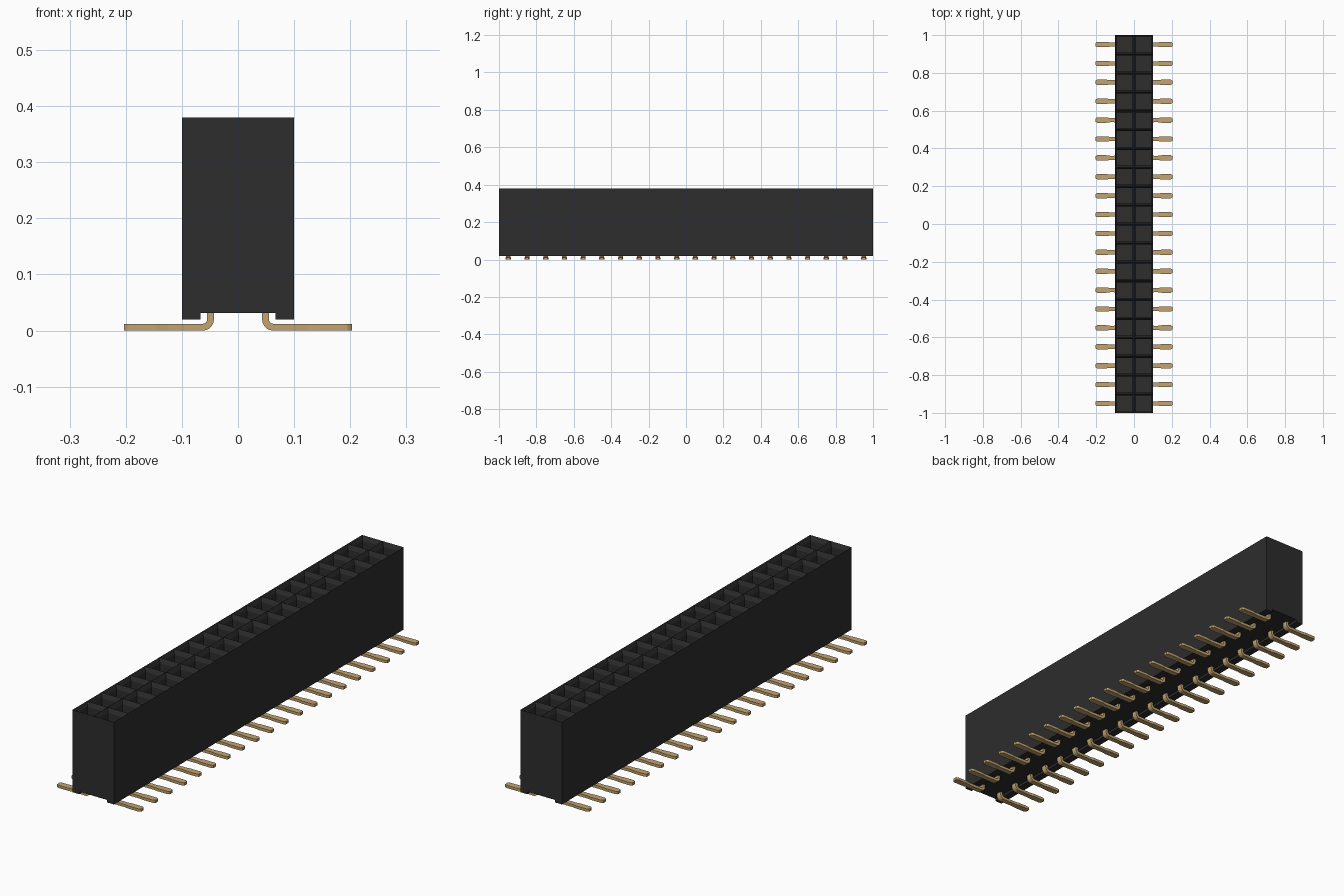
import bpy, bmesh, math
from mathutils import Vector

if "Cube" in bpy.data.objects:
    bpy.data.objects.remove(bpy.data.objects["Cube"])

COUNT, PITCH = 20, 0.1
HALF_W, HALF_L = 0.1, 1.0
TOP, RAIL_Z, BASE_Z = 0.38, 0.02, 0.031
PIN_T = 0.012


def material(name, rgb, roughness):
    m = bpy.data.materials.new(name)
    m.use_nodes = True
    m.diffuse_color = (*rgb, 1)
    node = m.node_tree.nodes["Principled BSDF"]
    node.inputs["Base Color"].default_value = (*rgb, 1)
    node.inputs["Roughness"].default_value = roughness
    return m


black = material("black plastic", (0.026, 0.026, 0.026), 0.6)
gold = material("gold plating", (0.54, 0.37, 0.16), 0.4)


def make_object(name, bm, mat):
    mesh = bpy.data.meshes.new(name)
    bm.to_mesh(mesh)
    bm.free()
    mesh.materials.append(mat)
    obj = bpy.data.objects.new(name, mesh)
    bpy.context.collection.objects.link(obj)
    return obj


def repeat_rows(obj):
    """Mirror to the other column and array along the length."""
    mirror = obj.modifiers.new("other_column", 'MIRROR')
    mirror.use_axis = (True, False, False)
    array = obj.modifiers.new("rows", 'ARRAY')
    array.count = COUNT
    array.use_relative_offset = False
    array.use_constant_offset = True
    array.constant_offset_displace = (0, PITCH, 0)


# Housing: top plate of square cells, each sunk into a funnelled socket
bm = bmesh.new()
cols = [[bm.verts.new((x, -HALF_L + j * PITCH, TOP)) for j in range(COUNT + 1)]
        for x in (-HALF_W, 0, HALF_W)]
cells = [bm.faces.new((cols[i][j], cols[i + 1][j], cols[i + 1][j + 1], cols[i][j + 1]))
         for i in range(2) for j in range(COUNT)]
bmesh.ops.inset_individual(bm, faces=cells, thickness=0.018)
bmesh.ops.inset_individual(bm, faces=cells, thickness=0.012, depth=-0.02)
bmesh.ops.inset_individual(bm, faces=cells, thickness=0.0, depth=-0.26)

# Housing: side walls, two bottom rails and the recessed underside
half = [(HALF_W, TOP), (HALF_W, RAIL_Z), (0.067, RAIL_Z), (0.067, BASE_Z)]
profile = half + [(-x, z) for x, z in reversed(half)]
front = [bm.verts.new((x, -HALF_L, z)) for x, z in profile]
back = [bm.verts.new((x, HALF_L, z)) for x, z in profile]
bm.faces.new(front[::-1])
bm.faces.new(back)
for k in range(len(profile) - 1):
    bm.faces.new((front[k], front[k + 1], back[k + 1], back[k]))
bmesh.ops.remove_doubles(bm, verts=bm.verts[:], dist=0.0001)
bmesh.ops.recalc_face_normals(bm, faces=bm.faces[:])
make_object("housing", bm, black)

# Bent surface-mount legs: a tapered strip given thickness
mid = PIN_T / 2
radius = 0.014
start_x = 0.049
path = [(start_x, 0.06, 0.012), (start_x, mid + radius, 0.012)]
for step in range(1, 6):
    a = math.radians(18 * step)
    path.append((start_x + radius * (1 - math.cos(a)),
                 mid + radius * (1 - math.sin(a)), 0.012))
path += [(0.125, mid, 0.011), (0.145, mid, 0.014), (0.195, mid, 0.014), (0.203, mid, 0.009)]
bm = bmesh.new()
first_y = -HALF_L + PITCH / 2
edges = [(bm.verts.new((x, first_y - w, z)), bm.verts.new((x, first_y + w, z)))
         for x, z, w in path]
for (a, b), (c, d) in zip(edges, edges[1:]):
    bm.faces.new((a, c, d, b))
legs = make_object("solder_legs", bm, gold)
solid = legs.modifiers.new("thickness", 'SOLIDIFY')
solid.thickness = PIN_T
solid.offset = 0
solid.use_even_offset = True
repeat_rows(legs)

# Spring contacts: two thin prongs inside every socket
bm = bmesh.new()
for side in (-1, 1):
    prong = bmesh.ops.create_cube(bm, size=1)["verts"]
    bmesh.ops.scale(bm, verts=prong, vec=(0.005, 0.022, 0.2))
    bmesh.ops.translate(bm, verts=prong,
                        vec=Vector((PITCH / 2 + side * 0.008, first_y, 0.2)))
contacts = make_object("spring_contacts", bm, gold)
repeat_rows(contacts)
